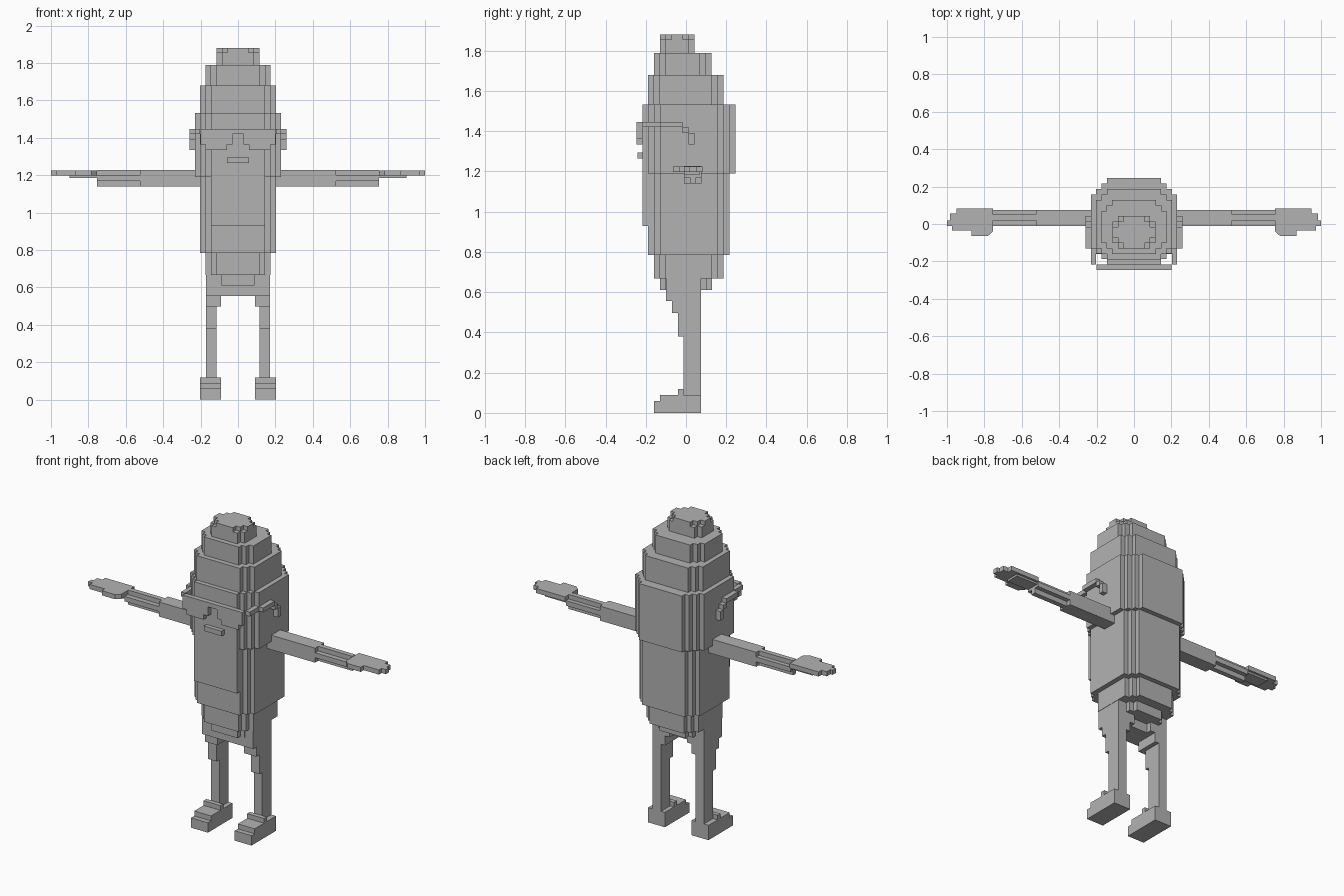
import bpy, bmesh

U = 0.029  # block size
mat = bpy.data.materials.new("plain_grey")
mat.diffuse_color = (0.45, 0.45, 0.45, 1)


def finish(name, bm):
    bmesh.ops.recalc_face_normals(bm, faces=bm.faces)
    me = bpy.data.meshes.new(name)
    bm.to_mesh(me)
    bm.free()
    me.materials.append(mat)
    ob = bpy.data.objects.new(name, me)
    bpy.context.collection.objects.link(ob)
    return ob


def prism(bm, outline, z0, z1):
    """Extrude an xy outline between two heights."""
    face = bm.faces.new([bm.verts.new((x, y, z0)) for x, y in outline])
    top = bmesh.ops.extrude_face_region(bm, geom=[face])["geom"]
    for v in top:
        if isinstance(v, bmesh.types.BMVert):
            v.co.z = z1


def tier(name, hx, y0, y1, z0, z1, steps):
    """Block with stair-stepped corners, given its outer extents."""
    bm = bmesh.new()
    right = []
    for i in range(steps + 1):                      # front corner, going outward
        x = hx - U * (steps - i)
        y = y0 + U * i
        if i:
            right.append((x, y))
        else:
            right.append((x, y0))
        if i < steps:
            right.append((x, y + U))
    for i in range(steps + 1):                      # rear corner, going inward
        x = hx - U * i
        y = y1 - U * (steps - i)
        if i:
            right.append((x, y - U))
        right.append((x, y))
    left = [(-x, y) for x, y in reversed(right)]
    prism(bm, right + left, z0, z1)
    return finish(name, bm)


def boxes(name, items, mirror=False):
    """Join boxes (x0, x1, y0, y1, z0, z1), optionally mirrored in x."""
    bm = bmesh.new()
    for x0, x1, y0, y1, z0, z1 in items:
        for s in ((1, -1) if mirror else (1,)):
            prism(bm, [(s * x0, y0), (s * x1, y0), (s * x1, y1), (s * x0, y1)], z0, z1)
    return finish(name, bm)


# head and torso, top to bottom
tier("cap_top", 0.115, -0.13, 0.042, 1.855, 1.88, 2)
tier("cap_base", 0.115, -0.13, 0.042, 1.79, 1.855, 1)
tier("crown_upper", 0.175, -0.16, 0.128, 1.68, 1.79, 2)
tier("crown_lower", 0.203, -0.19, 0.187, 1.532, 1.68, 2)
tier("head", 0.231, -0.217, 0.245, 1.19, 1.532, 3)
tier("torso", 0.203, -0.188, 0.216, 0.785, 1.19, 2)
tier("waist", 0.174, -0.16, 0.187, 0.667, 0.785, 2)
tier("hips", 0.145, -0.13, 0.13, 0.61, 0.667, 2)
boxes("front_panel", [(-0.145, 0.145, -0.217, -0.188, 0.93, 1.19)])
boxes("crotch", [(-0.058, 0.058, -0.10, 0.042, 0.555, 0.61)])

# face
boxes("mouth", [(-0.06, 0.06, -0.242, -0.217, 1.265, 1.295)])
boxes("glasses_lens", [
    (0.03, 0.2, -0.245, -0.217, 1.365, 1.447),
    (0.06, 0.174, -0.245, -0.217, 1.335, 1.365)], mirror=True)
boxes("glasses_bridge", [(-0.03, 0.03, -0.245, -0.217, 1.42, 1.447)])
boxes("glasses_arm", [
    (0.203, 0.231, -0.217, -0.13, 1.42, 1.447),
    (0.231, 0.26, -0.13, -0.017, 1.42, 1.447),
    (0.231, 0.26, -0.017, 0.013, 1.392, 1.42),
    (0.231, 0.26, 0.013, 0.042, 1.335, 1.392)], mirror=True)

# arms and hands
boxes("upper_arm", [(0.2, 0.525, -0.01, 0.076, 1.14, 1.228)], mirror=True)
boxes("forearm", [
    (0.525, 0.755, -0.01, 0.076, 1.17, 1.2),
    (0.525, 0.755, 0.02, 0.05, 1.2, 1.228),
    (0.525, 0.755, 0.02, 0.05, 1.14, 1.17)], mirror=True)
bm = bmesh.new()
hand = [(0.755, -0.04), (0.782, -0.065), (0.87, -0.065), (0.87, -0.036), (0.972, -0.036),
        (0.972, -0.01), (1.0, -0.01), (1.0, 0.02), (0.985, 0.02), (0.985, 0.055),
        (0.95, 0.055), (0.95, 0.083), (0.755, 0.083)]
for s in (1, -1):
    prism(bm, [(s * x, y) for x, y in hand], 1.197, 1.225)
finish("hand", bm)
boxes("palm", [(0.755, 0.9, -0.01, 0.07, 1.185, 1.197)], mirror=True)

# legs and feet
boxes("leg", [
    (0.058, 0.172, -0.10, 0.074, 0.555, 0.667),
    (0.09, 0.172, -0.07, 0.074, 0.497, 0.555),
    (0.116, 0.172, -0.04, 0.074, 0.38, 0.497),
    (0.116, 0.172, -0.013, 0.074, 0.09, 0.38)], mirror=True)
boxes("foot", [
    (0.09, 0.203, -0.16, 0.074, 0, 0.06),
    (0.09, 0.203, -0.13, 0.074, 0.06, 0.09),
    (0.09, 0.203, -0.04, -0.013, 0.09, 0.118)], mirror=True)
